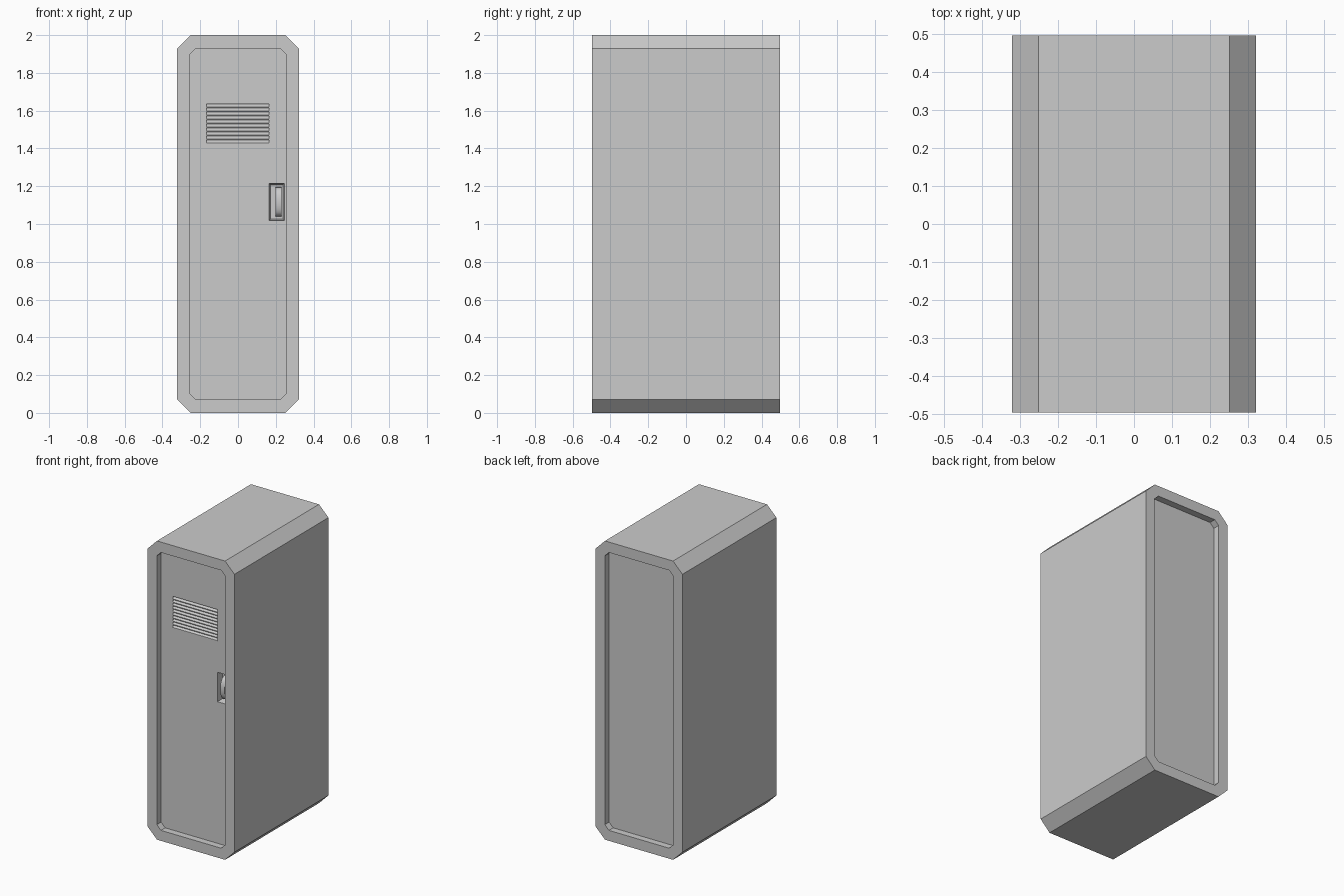
import bpy, bmesh, math

if "Cube" in bpy.data.objects:
    bpy.data.objects.remove(bpy.data.objects["Cube"])

DEPTH = 0.497      # half depth of the cabinet
DOOR = 0.452       # half depth at the recessed panels


def make_object(name, bm):
    bmesh.ops.recalc_face_normals(bm, faces=bm.faces[:])
    mesh = bpy.data.meshes.new(name)
    bm.to_mesh(mesh)
    bm.free()
    ob = bpy.data.objects.new(name, mesh)
    bpy.context.collection.objects.link(ob)
    return ob


def octagon(w, z0, z1, c):
    return [(-w + c, z0), (w - c, z0), (w, z0 + c), (w, z1 - c),
            (w - c, z1), (-w + c, z1), (-w, z1 - c), (-w, z0 + c)]


def rect(x0, x1, z0, z1):
    return [(x0, z0), (x1, z0), (x1, z1), (x0, z1)]


def loft(name, rings):
    """Solid through a list of (xz outline, y) rings, capped at both ends."""
    bm = bmesh.new()
    loops = [[bm.verts.new((x, y, z)) for x, z in pts] for pts, y in rings]
    n = len(loops[0])
    for a, b in zip(loops, loops[1:]):
        for i in range(n):
            j = (i + 1) % n
            bm.faces.new((a[i], a[j], b[j], b[i]))
    bm.faces.new(loops[0])
    bm.faces.new(loops[-1])
    return make_object(name, bm)


def extrude_x(name, profile, x0, x1):
    """Extrude a yz profile along x."""
    bm = bmesh.new()
    face = bm.faces.new([bm.verts.new((x0, y, z)) for y, z in profile])
    new = bmesh.ops.extrude_face_region(bm, geom=[face])["geom"]
    bmesh.ops.translate(bm, vec=(x1 - x0, 0, 0),
                        verts=[v for v in new if isinstance(v, bmesh.types.BMVert)])
    return make_object(name, bm)


def cut(target, cutter):
    mod = target.modifiers.new("cut", 'BOOLEAN')
    mod.operation = 'DIFFERENCE'
    mod.solver = 'EXACT'
    mod.object = cutter
    bpy.context.view_layer.objects.active = target
    bpy.ops.object.modifier_apply(modifier=mod.name)
    bpy.data.objects.remove(cutter)


# Cabinet with chamfered corners and recessed front and back panels
outer = octagon(0.322, 0, 2, 0.07)
inner = octagon(0.253, 0.07, 1.93, 0.03)
body = loft("locker_body", [(inner, -DOOR), (inner, -DEPTH), (outer, -DEPTH),
                            (outer, DEPTH), (inner, DEPTH), (inner, DOOR)])

# Vent opening
V0, V1, COUNT = 1.423, 1.635, 10
cut(body, loft("vent_cutter", [(rect(-0.166, 0.164, V0, V1), -DOOR - 0.02),
                               (rect(-0.166, 0.164, V0, V1), -DOOR + 0.025)]))

# Handle pocket with slightly tapered walls
cut(body, loft("pocket_cutter", [(rect(0.165, 0.245, 1.018, 1.215), -DOOR - 0.01),
                                 (rect(0.165, 0.245, 1.018, 1.215), -DOOR),
                                 (rect(0.173, 0.237, 1.026, 1.207), -DOOR + 0.04)]))

# Sloping vent slats
pitch = (V1 - V0) / COUNT
slat = extrude_x("vent_slats", [(-DOOR - 0.002, V0), (-DOOR - 0.002, V0 + 0.005),
                                (-DOOR + 0.022, V0 + pitch + 0.003),
                                (-DOOR + 0.022, V0 + pitch - 0.003)], -0.166, 0.164)
arr = slat.modifiers.new("repeat", 'ARRAY')
arr.count = COUNT
arr.use_relative_offset = False
arr.use_constant_offset = True
arr.constant_offset_displace = (0, 0, pitch)

# Arched pull handle
N = 12
angles = [math.pi * i / N for i in range(N + 1)]


def arch(depth, half):
    return [(-DOOR + 0.04 - depth * math.sin(a) ** 0.6, 1.117 - half * math.cos(a))
            for a in angles]


handle = extrude_x("door_handle", arch(0.06, 0.078) + arch(0.045, 0.064)[::-1],
                   0.199, 0.231)
bpy.ops.object.select_all(action='DESELECT')
handle.select_set(True)
bpy.context.view_layer.objects.active = handle
bpy.ops.object.shade_smooth_by_angle(angle=math.radians(35))
